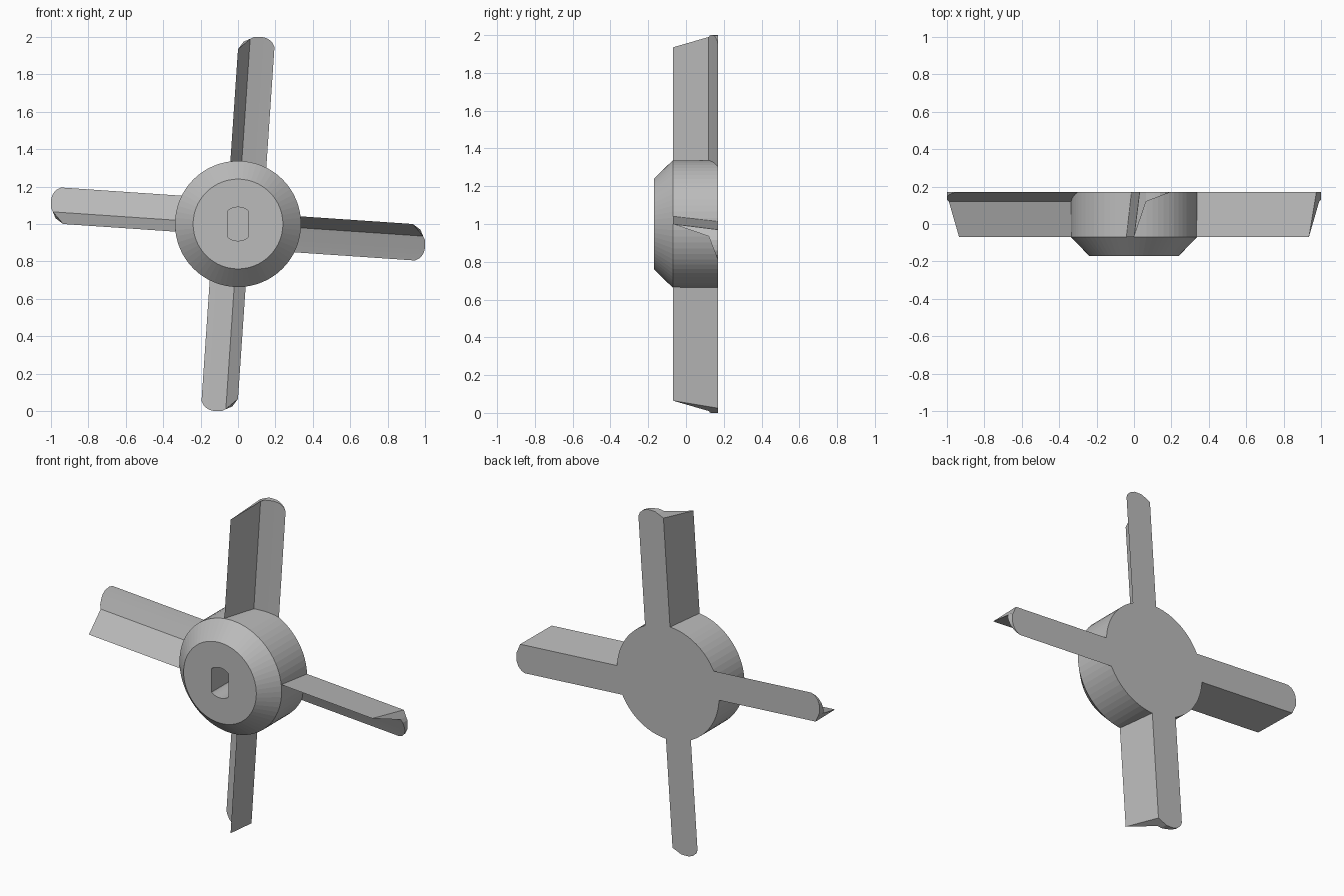
import bpy
import bmesh
import math

cube = bpy.data.objects.get("Cube")
if cube:
    bpy.data.objects.remove(cube, do_unlink=True)

grey = bpy.data.materials.new("plain grey")
grey.use_nodes = True
grey.diffuse_color = (0.5, 0.5, 0.5, 1)
grey.node_tree.nodes["Principled BSDF"].inputs["Base Color"].default_value = (0.5, 0.5, 0.5, 1)

CENTRE = (0, 0, 1)
FRONT, SHOULDER, BACK = -0.17, -0.07, 0.17


def finish_mesh(bm, name):
    bmesh.ops.remove_doubles(bm, verts=bm.verts, dist=1e-5)
    bmesh.ops.recalc_face_normals(bm, faces=bm.faces)
    mesh = bpy.data.meshes.new(name)
    bm.to_mesh(mesh)
    bm.free()
    mesh.materials.append(grey)
    return mesh


def add_object(name, mesh, turn=0):
    ob = bpy.data.objects.new(name, mesh)
    ob.location = CENTRE
    ob.rotation_euler.y = turn
    bpy.context.collection.objects.link(ob)
    return ob


# Hub: rings lofted from the back, over the chamfer and into the keyed bore
SEGMENTS = 64


def ring(bm, radius, y, flat=1.0):
    verts = []
    for i in range(SEGMENTS):
        a = math.tau * i / SEGMENTS
        x = max(-flat, min(flat, radius * math.cos(a)))
        verts.append(bm.verts.new((x, y, radius * math.sin(a))))
    return verts


bm = bmesh.new()
rings = [ring(bm, 0.337, BACK), ring(bm, 0.337, SHOULDER), ring(bm, 0.24, FRONT),
         ring(bm, 0.09, FRONT, 0.055), ring(bm, 0.09, 0.03, 0.055)]
for a, b in zip(rings, rings[1:]):
    for i in range(SEGMENTS):
        j = (i + 1) % SEGMENTS
        bm.faces.new((a[i], a[j], b[j], b[i]))
bm.faces.new(rings[0])
bm.faces.new(rings[-1])
add_object("hub", finish_mesh(bm, "hub"))

# Blade: matching front and back chains, run from the hub to a rounded tip
LEAN, ROOT = 0.068, 0.29
tip_outline = [(0.065, 0.99), (0.085, 0.999), (0.11, 1.0), (0.14, 0.998),
               (0.165, 0.987), (0.185, 0.968), (0.195, 0.945)]
front = [(0, SHOULDER, 0.935)]
back = [(0.03, BACK, 0.975)]
for t, r in tip_outline:
    front.append((t, 0.12 + 0.05 * (t - 0.065) / 0.13, r))
    back.append((t, BACK, r))

bm = bmesh.new()


def chain(points, at_tip):
    return [bm.verts.new((t, y, r) if at_tip else (t - LEAN * (r - ROOT), y, ROOT))
            for t, y, r in points]


front_root, front_tip = chain(front, False), chain(front, True)
back_root, back_tip = chain(back, False), chain(back, True)
for a, b in ((front_root, front_tip), (back_root, back_tip),
             (front_tip, back_tip), (front_root, back_root)):
    for i in range(len(a) - 1):
        bm.faces.new((a[i], a[i + 1], b[i + 1], b[i]))
bm.faces.new((front_root[0], front_tip[0], back_tip[0], back_root[0]))
blade_mesh = finish_mesh(bm, "blade")

for k, side in enumerate(("top", "left", "bottom", "right")):
    add_object(side + "_blade", blade_mesh, k * math.pi / 2)
